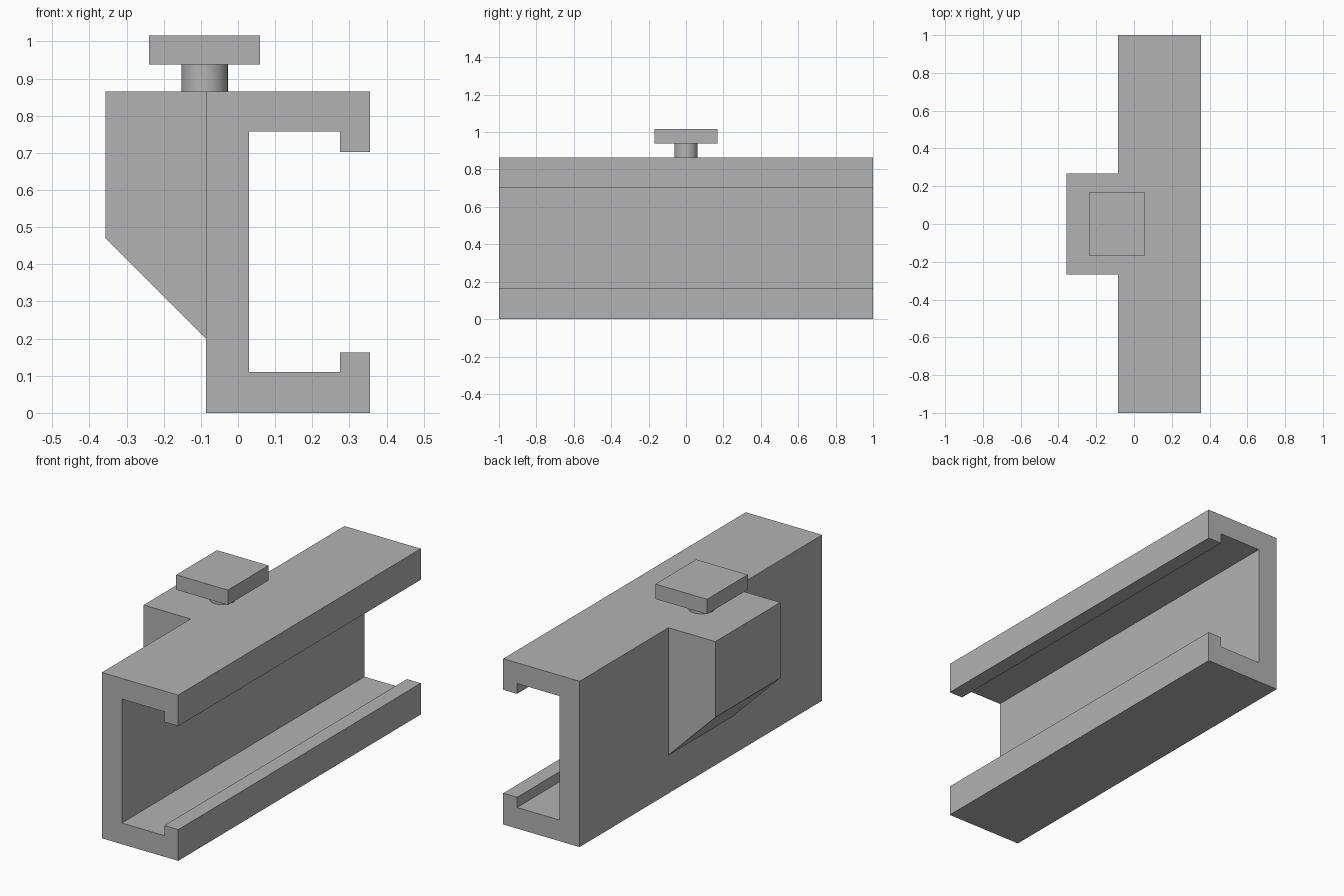
import bpy, bmesh
from mathutils import Matrix

cube = bpy.data.objects.get("Cube")
if cube:
    bpy.data.objects.remove(cube, do_unlink=True)

GREY = (0.45, 0.45, 0.45, 1.0)
grey = bpy.data.materials.new("plain grey")
grey.use_nodes = True
grey.diffuse_color = GREY
grey.node_tree.nodes["Principled BSDF"].inputs["Base Color"].default_value = GREY


def make_object(name, bm):
    bmesh.ops.recalc_face_normals(bm, faces=bm.faces)
    mesh = bpy.data.meshes.new(name)
    bm.to_mesh(mesh)
    bm.free()
    mesh.materials.append(grey)
    obj = bpy.data.objects.new(name, mesh)
    bpy.context.collection.objects.link(obj)
    return obj


def extrude_profile(name, profile, half_length):
    """Sweep an (x, z) outline along y, centred on y = 0."""
    bm = bmesh.new()
    face = bm.faces.new([bm.verts.new((x, -half_length, z)) for x, z in profile])
    swept = bmesh.ops.extrude_face_region(bm, geom=[face])["geom"]
    verts = [v for v in swept if isinstance(v, bmesh.types.BMVert)]
    bmesh.ops.translate(bm, verts=verts, vec=(0, 2 * half_length, 0))
    return make_object(name, bm)


# Long C-shaped rail with lips along its open side
back, inner, lip, edge = -0.086, 0.03, 0.275, 0.355
top = 0.865
extrude_profile("channel_rail", [
    (back, 0), (edge, 0), (edge, 0.163), (lip, 0.163), (lip, 0.11), (inner, 0.11),
    (inner, 0.757), (lip, 0.757), (lip, 0.703), (edge, 0.703), (edge, top), (back, top),
], 1.0)

# Bracket block with sloped underside on the closed side
extrude_profile("side_bracket", [
    (back, 0.2), (back, top), (-0.357, top), (-0.357, 0.47),
], 0.268)

# Round stem and square head of the bolt
bolt_x, head_base, head_top = -0.09, 0.938, 1.016
bm = bmesh.new()
bmesh.ops.create_cone(
    bm, cap_ends=True, segments=48, radius1=0.0625, radius2=0.0625,
    depth=head_base - top,
    matrix=Matrix.Translation((bolt_x, 0, (top + head_base) / 2)))
for face in bm.faces:
    face.smooth = len(face.verts) == 4
for e in bm.edges:
    e.smooth = all(f.smooth for f in e.link_faces)
make_object("bolt_stem", bm)

extrude_profile("bolt_head", [
    (bolt_x - 0.149, head_base), (bolt_x + 0.149, head_base),
    (bolt_x + 0.149, head_top), (bolt_x - 0.149, head_top),
], 0.168)
